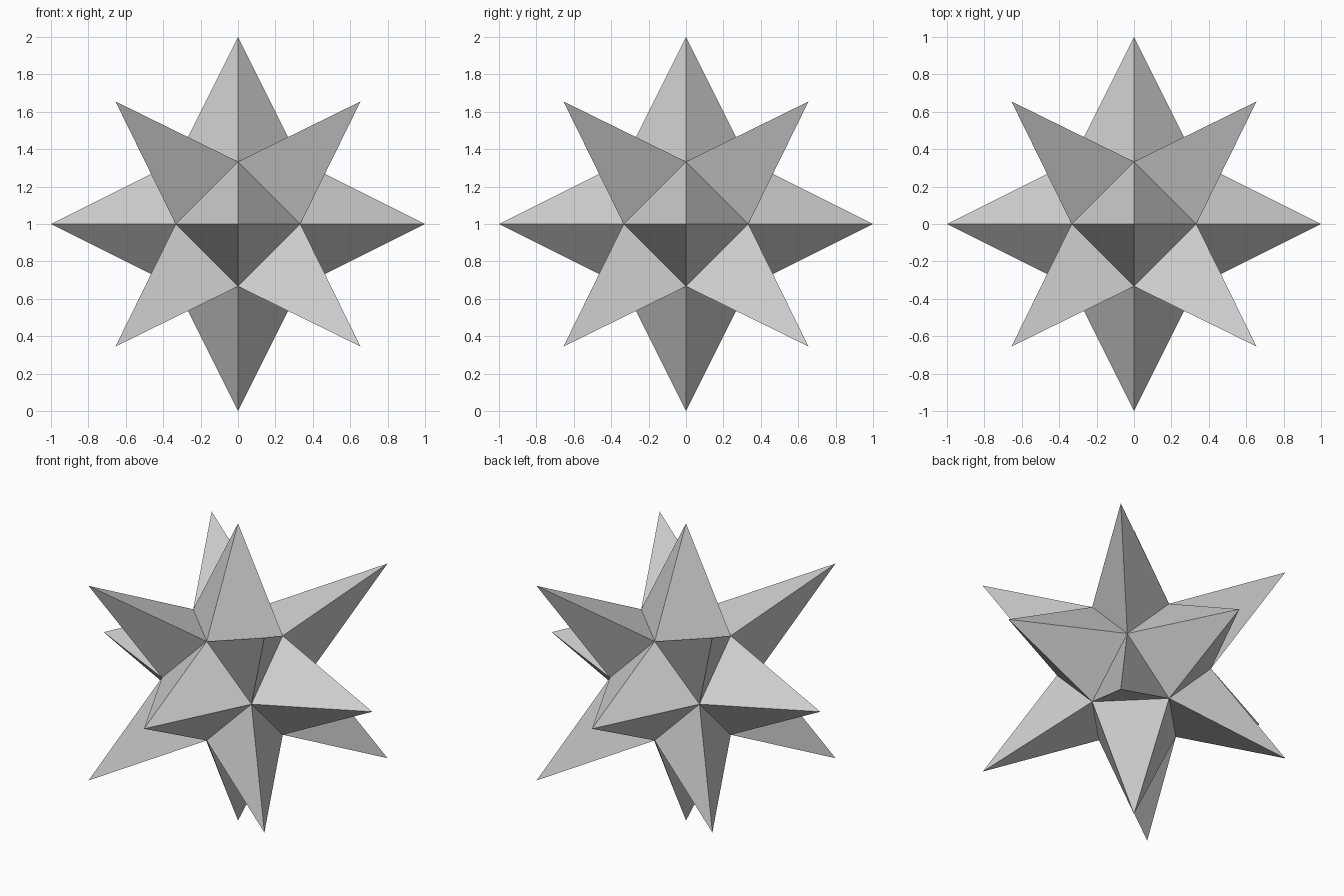
import bpy
import bmesh
import math
from itertools import product
from mathutils import Vector

# Remove the default cube
cube = bpy.data.objects.get("Cube")
if cube:
    bpy.data.objects.remove(cube, do_unlink=True)

CORE = 1 / 3                        # corner coordinate of the cuboctahedron core
AXIS_TIP = 1.0                      # reach of the six four-sided spikes
DIAGONAL_TIP = 0.655 * math.sqrt(3)  # reach of the eight three-sided spikes

# Core: cuboctahedron from its twelve corners
bm = bmesh.new()
for a, b in product((-CORE, CORE), repeat=2):
    for corner in ((a, b, 0), (a, 0, b), (0, a, b)):
        bm.verts.new(corner)
bmesh.ops.convex_hull(bm, input=bm.verts[:])
bmesh.ops.dissolve_limit(bm, angle_limit=math.radians(1),
                         verts=bm.verts[:], edges=bm.edges[:])
bmesh.ops.recalc_face_normals(bm, faces=bm.faces[:])

# Spikes: raise a point on every face of the core
for face in bm.faces[:]:
    reach = AXIS_TIP if len(face.verts) == 4 else DIAGONAL_TIP
    tip = face.calc_center_median().normalized() * reach
    poked = bmesh.ops.poke(bm, faces=[face])
    poked["verts"][0].co = tip

# Stand the star on the ground
bmesh.ops.translate(bm, verts=bm.verts[:], vec=Vector((0, 0, AXIS_TIP)))
bmesh.ops.recalc_face_normals(bm, faces=bm.faces[:])

mesh = bpy.data.meshes.new("spiked_star")
bm.to_mesh(mesh)
bm.free()
star = bpy.data.objects.new("spiked_star", mesh)
bpy.context.collection.objects.link(star)

# Plain light grey
grey = bpy.data.materials.new("light_grey")
grey.use_nodes = True
colour = (0.62, 0.62, 0.62, 1)
grey.diffuse_color = colour
grey.node_tree.nodes["Principled BSDF"].inputs["Base Color"].default_value = colour
mesh.materials.append(grey)
